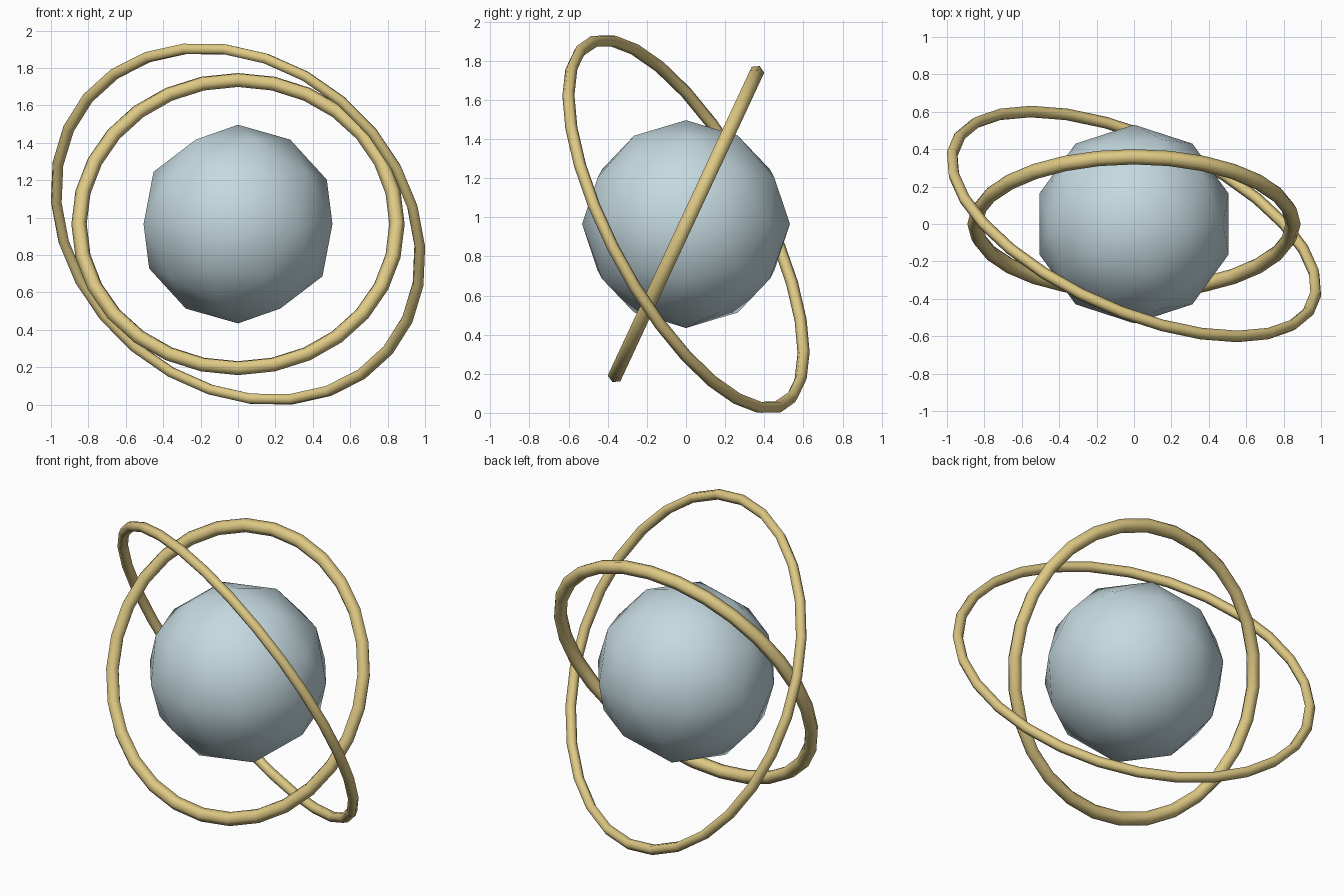
import bpy
from math import radians

cube = bpy.data.objects.get("Cube")
if cube:
    bpy.data.objects.remove(cube, do_unlink=True)

CENTRE = (0, 0, 0.965)


def make_material(name, rgb):
    mat = bpy.data.materials.new(name)
    mat.use_nodes = True
    mat.diffuse_color = (*rgb, 1)
    mat.node_tree.nodes["Principled BSDF"].inputs["Base Color"].default_value = (*rgb, 1)
    return mat


def finish(name, mat):
    obj = bpy.context.object
    obj.name = name
    obj.data.materials.append(mat)
    bpy.ops.object.shade_smooth()


def make_ring(name, radius, tube, tilt_x, tilt_y):
    bpy.ops.mesh.primitive_torus_add(
        major_segments=28, minor_segments=6, major_radius=radius, minor_radius=tube,
        location=CENTRE, rotation=(radians(tilt_x), radians(tilt_y), 0))
    finish(name, brass)


pale_blue = make_material("pale_blue", (0.56, 0.70, 0.75))
brass = make_material("brass", (0.73, 0.58, 0.23))

# Faceted ball in the middle
bpy.ops.mesh.primitive_ico_sphere_add(subdivisions=2, radius=0.531, location=CENTRE)
finish("core_ball", pale_blue)

# Two tilted rings around the ball
make_ring("inner_ring", 0.85, 0.041, 65, 0)
make_ring("outer_ring", 1.048, 0.031, -55, 40)
